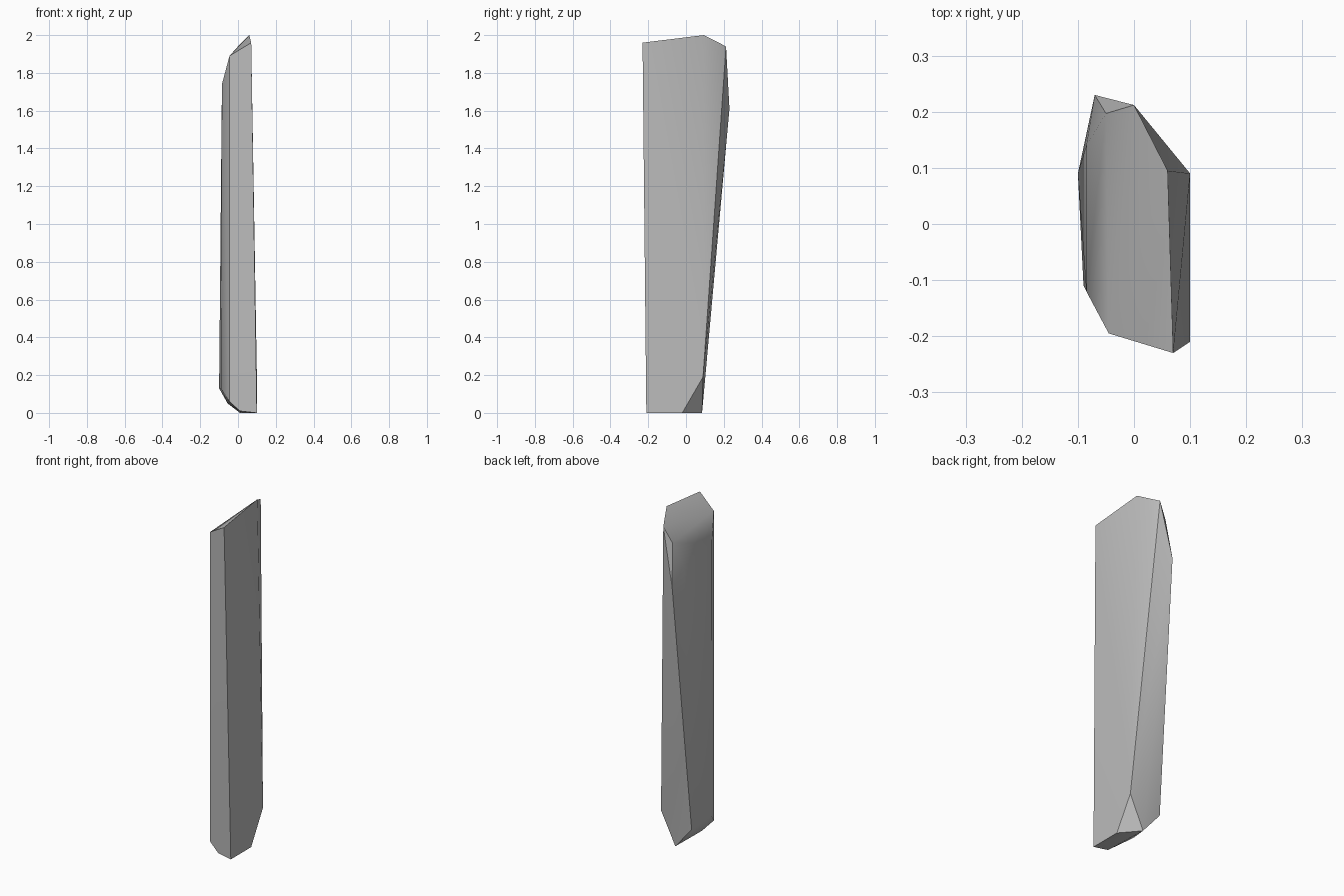
import bpy, bmesh, math

cube = bpy.data.objects.get("Cube")
if cube:
    bpy.data.objects.remove(cube)

# Stone colour
stone = bpy.data.materials.new("grey_stone")
stone.use_nodes = True
grey = (0.5, 0.5, 0.5, 1)
stone.diffuse_color = grey
stone.node_tree.nodes["Principled BSDF"].inputs["Base Color"].default_value = grey

# Corners of the chipped slab
base = [(.1, -.21, 0), (.1, -.02, 0), (.01, .085, 0), (.1, .09, .19),
        (.01, -.2, .01), (-.045, -.195, .06), (-.055, -.07, .05),
        (-.09, -.11, .13), (-.1, .09, .13)]
crown = [(.07, -.23, 1.96), (.06, .095, 2), (0, .212, 1.94),
         (-.045, -.195, 1.89), (-.05, .197, 1.85),
         (-.085, -.12, 1.74), (-.085, .14, 1.7), (-.07, .23, 1.61)]

# Convex slab stretched over the corners
bm = bmesh.new()
for corner in base + crown:
    bm.verts.new(corner)
bmesh.ops.convex_hull(bm, input=bm.verts[:])
bmesh.ops.delete(bm, geom=[v for v in bm.verts if not v.link_faces], context='VERTS')
bmesh.ops.recalc_face_normals(bm, faces=bm.faces[:])
mesh = bpy.data.meshes.new("stone_shard")
bm.to_mesh(mesh)
bm.free()
mesh.materials.append(stone)
shard = bpy.data.objects.new("stone_shard", mesh)
bpy.context.collection.objects.link(shard)

# Soft worn faces with crisp ridges
bpy.ops.object.select_all(action='DESELECT')
shard.select_set(True)
bpy.context.view_layer.objects.active = shard
bpy.ops.object.shade_smooth_by_angle(angle=math.radians(30))
